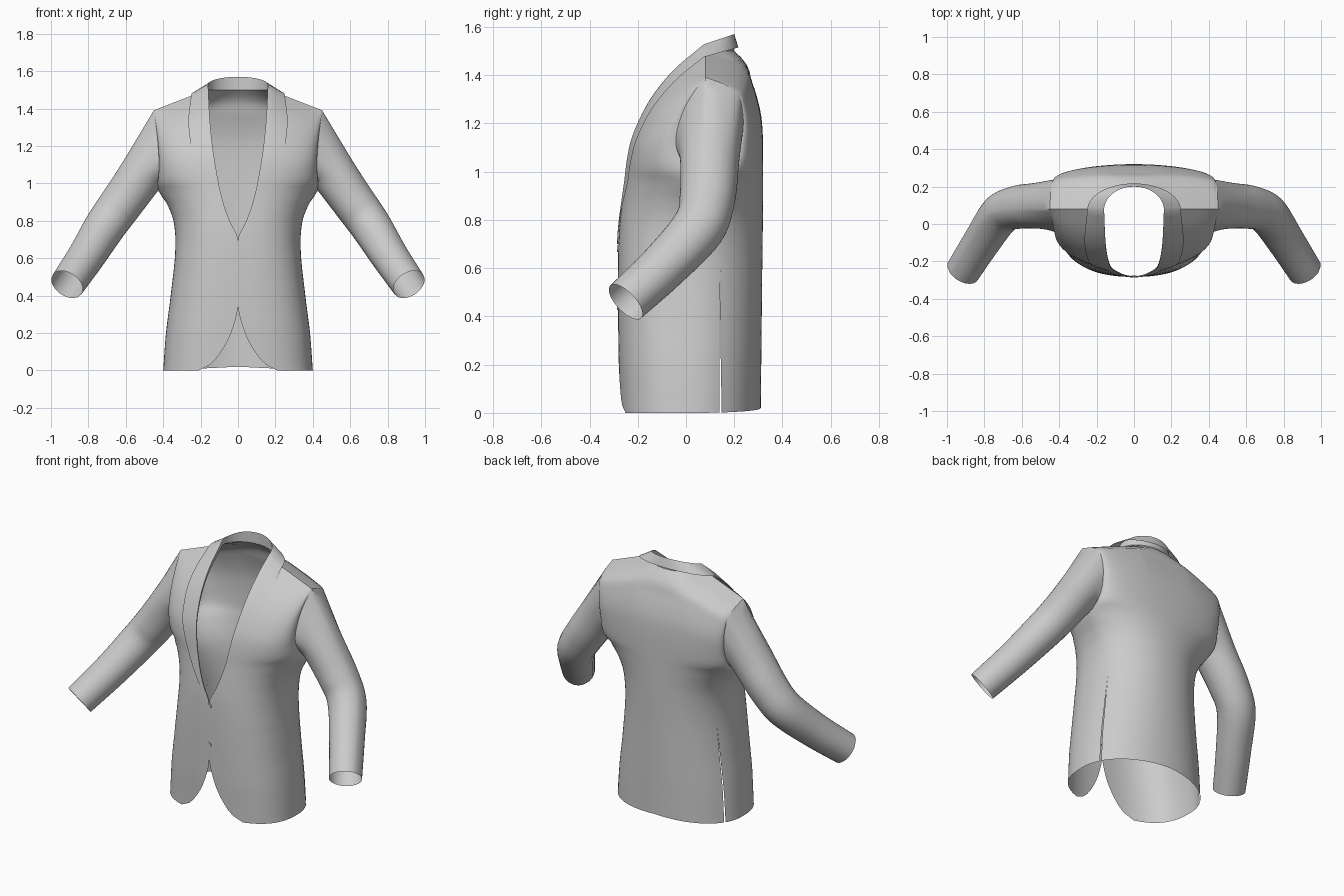
import bpy, bmesh, math
from mathutils import Vector

if "Cube" in bpy.data.objects:
    bpy.data.objects.remove(bpy.data.objects["Cube"])

ARMPIT, SHOULDER, YOKE = 0.96, 1.39, 1.3

# Profiles read against height: (z, value)
WIDTH = [(0, .4), (.2, .385), (.4, .36), (.65, .335), (.8, .345), (.9, .385),
         (.96, .425), (1.1, .422), (1.25, .432), (1.39, .45)]
FRONT = [(0, -.272), (.1, -.275), (.25, -.28), (.7, -.28), (.9, -.262), (1.07, -.235),
         (1.155, -.195), (1.236, -.135), (1.317, -.042), (1.39, .08)]
BACK = [(0, .31), (.5, .315), (1, .32), (1.155, .315), (1.236, .295), (1.317, .26), (1.39, .22)]
EDGE = [(0, .21), (.02, .165), (.06, .12), (.15, .06), (.25, .02), (.35, 0), (.7, 0),
        (.8, .045), (.9, .08), (1.1, .128), (1.25, .15), (1.39, .16)]
LAPEL = [(.7, 0), (.77, .055), (.88, .13), (.99, .19), (1.09, .235), (1.18, .255),
         (1.28, .265), (1.39, .25)]
SIDE = [(0, .02), (.5, .02), (.8, .05), (.96, .1)]
ARM_FRONT = [(.96, .1), (1, .02), (1.08, -.035), (1.15, -.04), (1.25, -.01), (1.33, .035), (1.39, .08)]
ARM_BACK = [(.96, .1), (1, .18), (1.1, .225), (1.24, .235), (1.35, .19), (1.39, .08)]


def hermite(keys, t):
    """Smooth interpolation through (t, value) keys; values may be vectors."""
    t = min(max(t, keys[0][0]), keys[-1][0])
    n = len(keys)
    i = max(k for k in range(n - 1) if keys[k][0] <= t)

    def slope(k):
        a, b = keys[max(k - 1, 0)], keys[min(k + 1, n - 1)]
        return (b[1] - a[1]) * (1 / (b[0] - a[0]))
    (t0, p), (t1, q) = keys[i], keys[i + 1]
    h = t1 - t0
    u = (t - t0) / h
    return (p * (2*u**3 - 3*u*u + 1) + slope(i) * (h * (u**3 - 2*u*u + u))
            + q * (3*u*u - 2*u**3) + slope(i + 1) * (h * (u**3 - u*u)))


def edge_x(z):
    return max(0.0, hermite(EDGE, z))


def lift(z, x):
    """Raise rows above the armpit so the top row follows the shoulder slope."""
    if z <= ARMPIT:
        return z
    top = 1.5 - max(0, x - .17) * .39
    return ARMPIT + (z - ARMPIT) / (SHOULDER - ARMPIT) * (top - ARMPIT)


def panel_y(x, z, centre, arm, n):
    """Superellipse cross-section from the panel centre to the side or armhole."""
    side = hermite(arm, z) if z > ARMPIT else hermite(SIDE, z)
    r = min(1, x / hermite(WIDTH, z))
    return side + (hermite(centre, z) - side) * (1 - r**n)**(1 / n)


def front_y(x, z):
    n = 2.65 - .4 * min(1, max(0, (z - .6) / .4))
    return panel_y(x, z, FRONT, ARM_FRONT, n)


def back_y(x, z):
    y = panel_y(x, min(z, YOKE), BACK, ARM_BACK, 2.1)
    if z > YOKE:      # run the yoke forward to the neckline and shoulder seam
        k = ((z - YOKE) / (SHOULDER - YOKE))**2
        neck = .08 + .12 * math.sqrt(max(0, 1 - (x / .16)**2))
        y += (neck - y) * k
    return y


def add_grid(bm, rows, closed=False):
    vs = [[bm.verts.new(p) for p in r] for r in rows]
    m = len(rows[0])
    for a, b in zip(vs, vs[1:]):
        for j in range(m if closed else m - 1):
            k = (j + 1) % m
            bm.faces.new((a[j], a[k], b[k], b[j]))


def finish(name, bm, mat, mirror=True):
    bmesh.ops.remove_doubles(bm, verts=bm.verts, dist=.0004)
    bmesh.ops.recalc_face_normals(bm, faces=bm.faces)
    me = bpy.data.meshes.new(name)
    bm.to_mesh(me)
    bm.free()
    me.materials.append(mat)
    ob = bpy.data.objects.new(name, me)
    bpy.context.collection.objects.link(ob)
    if mirror:
        ob.modifiers.new("mirror", 'MIRROR')
    bpy.ops.object.select_all(action='DESELECT')
    ob.select_set(True)
    bpy.context.view_layer.objects.active = ob
    bpy.ops.object.shade_smooth_by_angle(angle=math.radians(45))
    return ob


cloth = bpy.data.materials.new("grey cloth")
cloth.diffuse_color = (.6, .6, .6, 1)
cloth.use_nodes = True
cloth.node_tree.nodes["Principled BSDF"].inputs["Base Color"].default_value = cloth.diffuse_color

# Body: front and back panels, open at the armhole, with a vent slit in the back panel
heights = [ARMPIT * i / 32 for i in range(32)]
heights += [ARMPIT + (SHOULDER - ARMPIT) * i / 20 for i in range(21)]
COLS, VENT = 28, 21
front_rows, back_rows, vent_rows = [], [], []
for z in heights:
    w, e = hermite(WIDTH, z), edge_x(z)
    f, b = [], []
    for j in range(COLS + 1):
        s = math.sin(j / COLS * math.pi / 2)
        x = e + (w - e) * s
        f.append(Vector((x, front_y(x, z), lift(z, x))))
        x = w * s
        hem = .02 * (1 - s) * max(0, 1 - z / .3)
        b.append(Vector((x, back_y(x, z), lift(z, x) + hem)))
    gap = .009 * max(0, 1 - z / .6)
    front_rows.append(f)
    back_rows.append(b[VENT:])
    vent_rows.append(b[:VENT] + [b[VENT] + Vector((-gap * .4, gap, 0))])
bm = bmesh.new()
for rows in (front_rows, back_rows, vent_rows):
    add_grid(bm, rows)
finish("jacket_body", bm, cloth)

# Sleeve: starts on the armhole loop, then round rings down the bent arm
loop = [r[-1] for r in front_rows[32:]] + [r[-1] for r in back_rows[-2:32:-1]]
angles = [math.atan2((p.z - 1.175) / .215, (p.y - .095) / .14) for p in loop]
path = [Vector(p) for p in ((.43, .09, 1.18), (.52, .098, 1.04), (.63, .088, .885),
                            (.715, .05, .765), (.815, -.095, .605), (.914, -.25, .46))]
radii = [0, .122, .115, .11, .1, .093]
rings = [loop]
for i in range(1, len(path)):
    d = (path[min(i + 1, len(path) - 1)] - path[i - 1]).normalized()
    h = Vector((0, 1, 0))
    h = (h - d * h.dot(d)).normalized()
    v = d.cross(h)
    rings.append([path[i] + (h * math.cos(a) + v * math.sin(a)) * radii[i] for a in angles])
STEPS = 6
tube = []
for k in range((len(rings) - 1) * STEPS + 1):
    tube.append([hermite([(i, r[j]) for i, r in enumerate(rings)], k / STEPS)
                 for j in range(len(loop))])
bm = bmesh.new()
add_grid(bm, tube, closed=True)
finish("sleeve", bm, cloth)

# Shawl collar: lapel lying on the chest, then a folded band round the neck
rows = []
for i in range(33):
    t = i / 32
    z = .7 + (SHOULDER - .7) * t
    e = edge_x(z)
    o = max(e, hermite(LAPEL, z))
    row = [Vector((e, front_y(e, z), lift(z, e)))]
    for j in range(7):
        x = e + (o - e) * j / 6
        roll = .006 * t + .022 * t**4 * (1 - j / 6)
        row.append(Vector((x, front_y(x, z) - .006, lift(z, x) + roll)))
    rows.append(row)
for i in range(1, 17):
    c, s = math.cos(i * math.pi / 32), math.sin(i * math.pi / 32)
    stand = Vector((.16 * c, .08 + .12 * s, 1.5))
    fold = Vector((.16 * c, .074 + .126 * s, 1.528 + .042 * s))
    outer = Vector((.25 * c, .074 + .143 * s, 1.475 + .04 * s))
    rows.append([stand] + [fold.lerp(outer, j / 6) for j in range(7)])
bm = bmesh.new()
add_grid(bm, rows)
finish("shawl_collar", bm, cloth)

# Buttons: two small discs on the front closure
for n, z in enumerate((.68, .44)):
    bpy.ops.mesh.primitive_cylinder_add(vertices=20, radius=.014, depth=.01,
                                        location=(0, hermite(FRONT, z), z),
                                        rotation=(math.pi / 2, 0, 0))
    ob = bpy.context.object
    ob.name = "front_button_%d" % (n + 1)
    ob.data.materials.append(cloth)
    bpy.ops.object.shade_smooth_by_angle(angle=math.radians(40))
